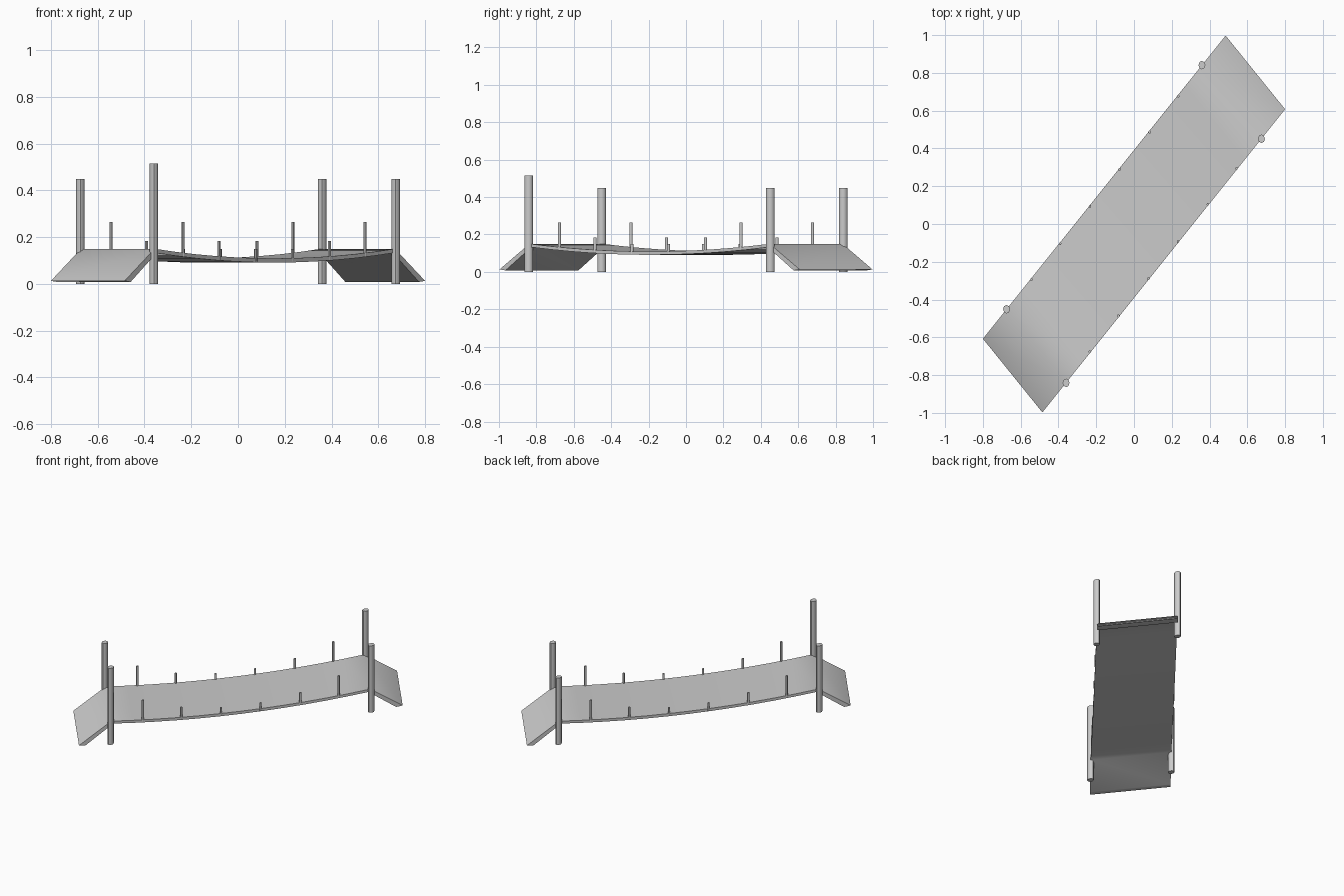
import bpy, bmesh, math
from mathutils import Vector

if "Cube" in bpy.data.objects:
    bpy.data.objects.remove(bpy.data.objects["Cube"])

# Half axes of the slanted deck: along the span and across it
U = Vector((0.6425, 0.8025, 0))
V = Vector((0.1575, -0.195, 0))
CREST = 0.80          # where the span meets the ramps

grey = bpy.data.materials.new("weathered grey")
grey.diffuse_color = (0.6, 0.6, 0.6, 1)
grey.use_nodes = True
grey.node_tree.nodes["Principled BSDF"].inputs["Base Color"].default_value = grey.diffuse_color


def place(s, t, z):
    p = U * s + V * t
    return Vector((p.x, p.y, z))


def finish(bm, name, angle):
    bmesh.ops.recalc_face_normals(bm, faces=bm.faces)
    me = bpy.data.meshes.new(name)
    bm.to_mesh(me)
    bm.free()
    me.materials.append(grey)
    ob = bpy.data.objects.new(name, me)
    bpy.context.collection.objects.link(ob)
    bpy.ops.object.select_all(action='DESELECT')
    ob.select_set(True)
    bpy.context.view_layer.objects.active = ob
    bpy.ops.object.shade_smooth_by_angle(angle=math.radians(angle))
    return ob


def sag(s):
    return 0.109 + 0.041 * (s / CREST) ** 2


# Bridge deck: sagging span with a ramp at each end
def make_deck():
    n = 12
    span = [CREST * (2 * i / n - 1) for i in range(n + 1)]
    top = [(-1, 0.013)] + [(s, sag(s)) for s in span] + [(1, 0.013)]
    under = [(0.96, 0.008)]
    for s in reversed(span):
        under.append((s * 0.985, sag(s) - 0.018))
    under.append((-0.96, 0.008))
    m = len(top)
    bm = bmesh.new()
    sides = []
    for t in (-1, 1):
        sides.append(([bm.verts.new(place(s, t, z)) for s, z in top],
                      [bm.verts.new(place(s, t, z)) for s, z in reversed(under)]))
    (ta, ua), (tb, ub) = sides
    for i in range(m - 1):
        bm.faces.new((ta[i], ta[i + 1], tb[i + 1], tb[i]))      # walking surface
        bm.faces.new((ua[i], ub[i], ub[i + 1], ua[i + 1]))      # underside
        bm.faces.new((ta[i], ua[i], ua[i + 1], ta[i + 1]))      # long edges
        bm.faces.new((tb[i], tb[i + 1], ub[i + 1], ub[i]))
    for i in (0, m - 1):                                        # ramp feet
        bm.faces.new((ta[i], tb[i], ub[i], ua[i]))
    finish(bm, "bridge_deck", 50)


# Upright round post with a slightly oval section
def make_post(name, s, t, z0, z1, rx, ry, sides=8):
    bm = bmesh.new()
    bmesh.ops.create_cone(bm, cap_ends=True, segments=sides,
                          radius1=1, radius2=1, depth=1)
    c = place(s, t, (z0 + z1) / 2)
    for v in bm.verts:
        v.co = Vector((c.x + v.co.x * rx, c.y + v.co.y * ry, c.z + v.co.z * (z1 - z0)))
    finish(bm, name, 50)


make_deck()

# Four corner posts, one of them taller
for s in (-1, 1):
    for t in (-1, 1):
        height = 0.515 if (s, t) == (-1, 1) else 0.449
        make_post("corner_post", s * 0.805, t, 0, height, 0.0185, 0.0225)

# Railing stakes, shorter towards the middle of the span
for dist, height in ((0.605, 0.265), (0.368, 0.184), (0.122, 0.148)):
    for s in (-dist, dist):
        for t in (-0.98, 0.98):
            make_post("railing_stake", s, t, sag(s) - 0.015, height, 0.0065, 0.008)
